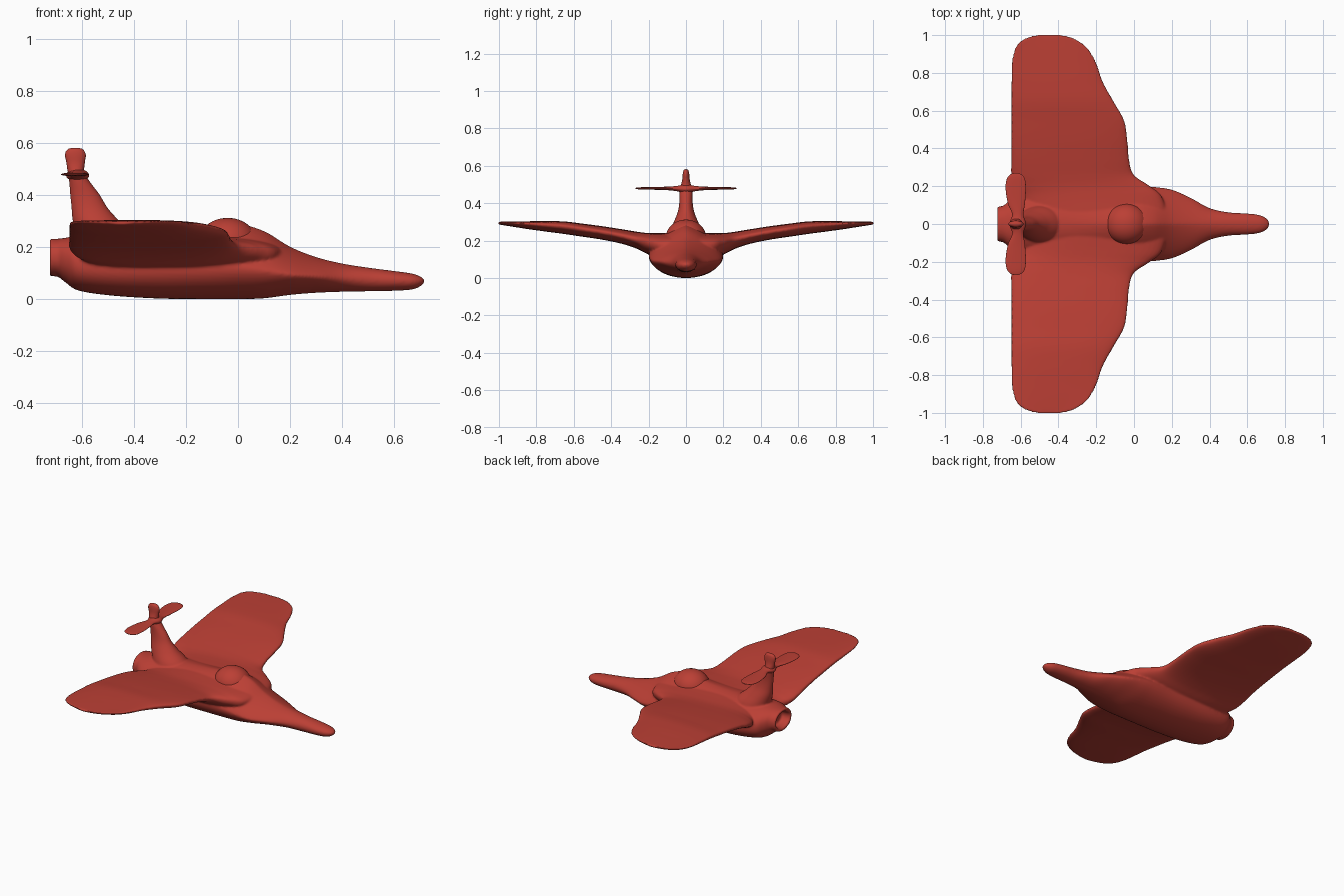
import bpy, bmesh, math

red = bpy.data.materials.new("red_paint")
red.diffuse_color = (0.5, 0.05, 0.035, 1)


def spline(rows, steps):
    """Catmull-Rom resampling of section rows."""
    out = []
    for i in range(len(rows) - 1):
        a, b = rows[max(i - 1, 0)], rows[i]
        c, d = rows[i + 1], rows[min(i + 2, len(rows) - 1)]
        for k in range(steps):
            t = k / steps
            out.append([0.5 * (2 * q + (r - p) * t + (2 * p - 5 * q + 4 * r - s) * t * t
                        + (3 * q - p - 3 * r + s) * t ** 3) for p, q, r, s in zip(a, b, c, d)])
    return out + [list(rows[-1])]


def power(v, n):
    return math.copysign(abs(v) ** (2 / n), v)


def loft(bm, rows, place, steps=6, sides=48):
    """Skin superellipse sections: position, u min/max, v min/mid/max, upper/lower exponent."""
    rings = []
    for p, u0, u1, v0, vm, v1, nt, nb in spline(rows, steps):
        ring = []
        for j in range(sides):
            a = 2 * math.pi * (j + 0.5) / sides
            c, s = math.cos(a), math.sin(a)
            n = nt if s > 0 else nb
            u = (u0 + u1) / 2 + (u1 - u0) / 2 * power(c, n)
            v = vm + (v1 - vm if s > 0 else vm - v0) * power(s, n)
            ring.append(bm.verts.new(place(p, u, v)))
        rings.append(ring)
    for r, q in zip(rings, rings[1:]):
        for j in range(sides):
            k = (j + 1) % sides
            bm.faces.new((r[j], r[k], q[k], q[j]))
    bm.faces.new(rings[0])
    bm.faces.new(rings[-1])


def finish(bm, name):
    bmesh.ops.recalc_face_normals(bm, faces=bm.faces)
    for f in bm.faces:
        f.smooth = True
    me = bpy.data.meshes.new(name)
    bm.to_mesh(me)
    bm.free()
    me.materials.append(red)
    ob = bpy.data.objects.new(name, me)
    bpy.context.collection.objects.link(ob)
    return ob


def mirrored(rows):
    return [(-r[0], *r[1:]) for r in reversed(rows[1:])] + rows


along_x = lambda p, u, v: (p, u, v)
along_y = lambda p, u, v: (u, p, v)
along_z = lambda p, u, v: (u, v, p)

air = bmesh.new()

# Fuselage with hollow exhaust: x, half width, z bottom, z widest, z top, exponents
body = [
    (-.665, .066, .112, .16, .208, 2, 2), (-.70, .07, .11, .16, .21, 2, 2),
    (-.72, .074, .106, .16, .214, 2, 2), (-.722, .09, .09, .16, .23, 2.1, 2.1),
    (-.69, .098, .085, .16, .232, 2.2, 2.2), (-.66, .125, .062, .15, .236, 2.2, 2.2),
    (-.61, .16, .032, .13, .245, 2, 2.2), (-.48, .18, .013, .12, .25, 1.9, 2.2),
    (-.3, .19, .002, .12, .255, 1.7, 2.1), (-.13, .195, 0, .12, .268, 1.5, 2.0),
    (0, .2, 0, .12, .287, 1.35, 1.9), (.1, .197, .003, .11, .262, 1.3, 1.8),
    (.2, .183, .016, .095, .202, 1.3, 1.6), (.3, .14, .024, .088, .162, 1.4, 1.5),
    (.4, .085, .028, .08, .137, 1.7, 1.7), (.5, .062, .03, .075, .121, 2, 2),
    (.6, .056, .032, .072, .108, 2, 2), (.67, .046, .037, .07, .098, 2, 2),
    (.705, .026, .052, .07, .085, 2, 2), (.716, .007, .066, .07, .074, 2, 2)]
loft(air, [(x, -w, w, a, m, b, t, n) for x, w, a, m, b, t, n in body], along_x)

# Wing: y, trailing x, leading x, z bottom, z top
wing = [
    (0, -.56, .18, .10, .245), (.14, -.6, .15, .105, .24), (.2, -.635, .085, .125, .24),
    (.26, -.65, .0, .155, .247), (.34, -.65, -.025, .182, .26), (.45, -.65, -.035, .205, .277),
    (.55, -.65, -.052, .22, .29), (.65, -.65, -.108, .235, .302), (.75, -.65, -.163, .248, .304),
    (.85, -.648, -.198, .262, .303), (.92, -.635, -.235, .273, .302), (.965, -.605, -.285, .28, .301),
    (.99, -.56, -.335, .284, .3), (1.003, -.5, -.4, .286, .299)]
wing = [(y, a, b, c, (c + d) / 2 + .012 * y, d, 2.4, 2.4) for y, a, b, c, d in wing]
loft(air, mirrored(wing), along_y)

# Tail fin with rounded cap: z, rear x, front x, half thickness
fin = [
    (.19, -.61, -.40, .10), (.24, -.62, -.39, .092), (.3, -.635, -.455, .065),
    (.35, -.64, -.50, .045), (.4, -.645, -.53, .036), (.46, -.65, -.575, .034),
    (.49, -.655, -.59, .03), (.52, -.66, -.587, .021), (.555, -.667, -.583, .018),
    (.575, -.658, -.592, .014), (.582, -.64, -.61, .008)]
loft(air, [(z, a, b, -h, 0, h, 2, 2) for z, a, b, h in fin], along_z)

# Fuse body, wing and fin into one flowing skin
airframe = finish(air, "airframe")
rem = airframe.modifiers.new("fuse", 'REMESH')
rem.mode = 'VOXEL'
rem.voxel_size = 0.0065
rem.use_smooth_shade = True
sm = airframe.modifiers.new("blend", 'SMOOTH')
sm.factor = 0.5
sm.iterations = 6

# Tailplane
tail = [
    (0, -.66, -.572, .452, .475, .50), (.05, -.645, -.585, .464, .478, .492),
    (.11, -.668, -.577, .47, .479, .488), (.19, -.68, -.572, .472, .479, .486),
    (.24, -.673, -.578, .473, .479, .485), (.262, -.655, -.595, .475, .479, .483),
    (.271, -.632, -.618, .477, .479, .481)]
bm = bmesh.new()
loft(bm, mirrored([(*r, 2, 2) for r in tail]), along_y)
finish(bm, "tailplane")

# Cockpit canopy
bm = bmesh.new()
bmesh.ops.create_uvsphere(bm, u_segments=48, v_segments=24, radius=1)
for v in bm.verts:
    v.co = (-.04 + .115 * v.co.x, .108 * v.co.y, .215 + .097 * v.co.z)
finish(bm, "canopy")
